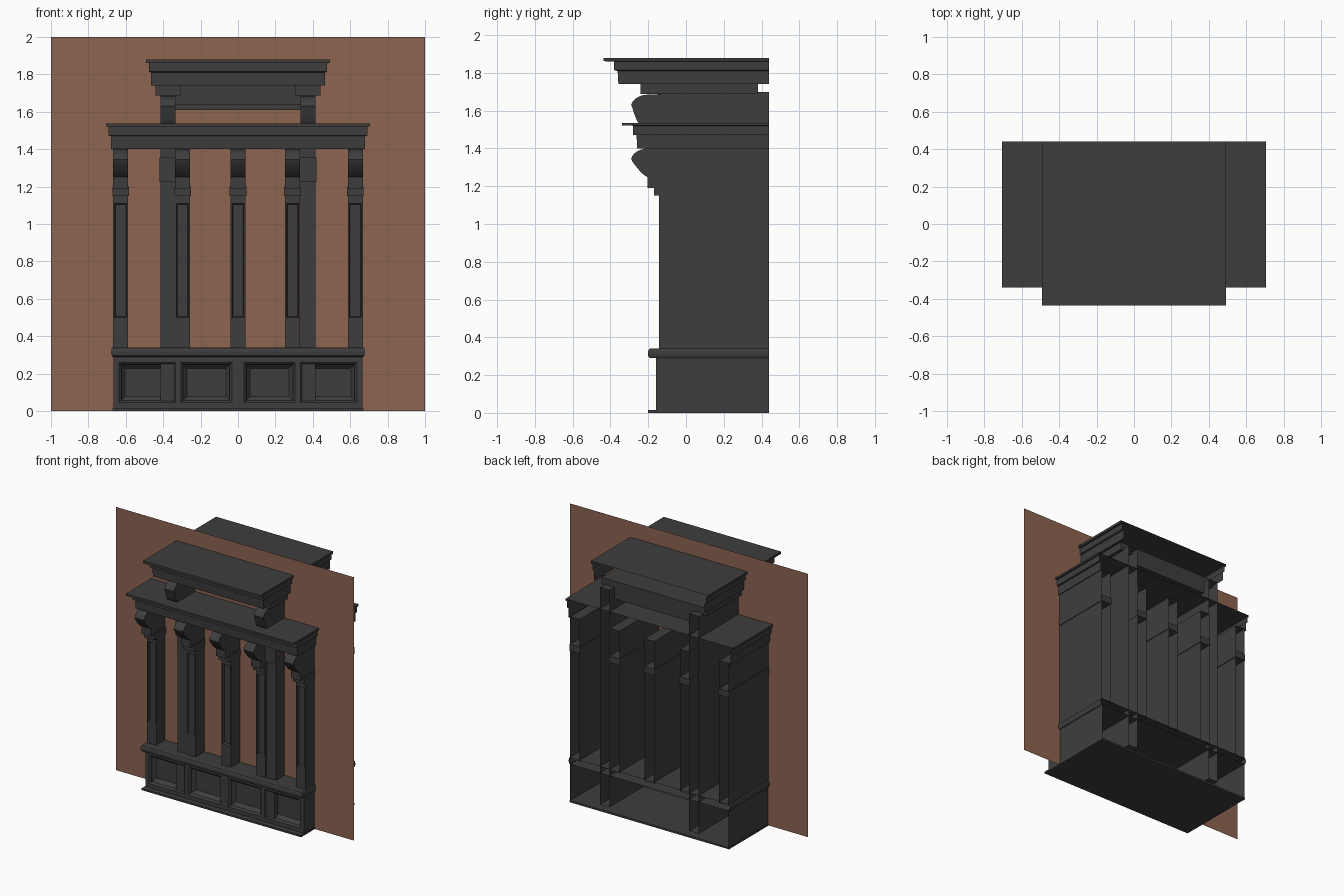
import bpy
import bmesh
import math

cube = bpy.data.objects.get("Cube")
if cube:
    bpy.data.objects.remove(cube, do_unlink=True)

BACK = 0.44


def material(name, rgb):
    m = bpy.data.materials.new(name)
    m.use_nodes = True
    m.diffuse_color = (*rgb, 1)
    m.node_tree.nodes["Principled BSDF"].inputs["Base Color"].default_value = (*rgb, 1)
    return m


dark = material("charcoal paint", (0.048, 0.048, 0.048))
brown = material("brown wall", (0.27, 0.13, 0.083))


def finish(name, bm, mat=dark):
    bmesh.ops.recalc_face_normals(bm, faces=bm.faces)
    mesh = bpy.data.meshes.new(name)
    bm.to_mesh(mesh)
    bm.free()
    mesh.materials.append(mat)
    ob = bpy.data.objects.new(name, mesh)
    bpy.context.collection.objects.link(ob)
    return ob


def bridge(bm, loops, closed):
    """Join successive point loops with quads; returns the vertex loops."""
    rows = [[bm.verts.new(p) for p in loop] for loop in loops]
    n = len(rows[0])
    for a, b in zip(rows, rows[1:]):
        for i in range(n if closed else n - 1):
            j = (i + 1) % n
            bm.faces.new((a[i], a[j], b[j], b[i]))
    return rows


def panel(name, rings):
    """Rectangular rings (x0, x1, z0, z1, y) from outside to a capped centre."""
    bm = bmesh.new()
    loops = [[(x0, y, z0), (x1, y, z0), (x1, y, z1), (x0, y, z1)]
             for x0, x1, z0, z1, y in rings]
    bm.faces.new(bridge(bm, loops, True)[-1])
    return finish(name, bm)


def moulding(name, profile, bottom=False):
    """Profile (half width, front y, z) wrapped round three sides, open at the back."""
    bm = bmesh.new()
    loops = [[(-h, BACK, z), (-h, y, z), (h, y, z), (h, BACK, z)] for h, y, z in profile]
    rows = bridge(bm, loops, False)
    bm.faces.new(rows[-1])
    if bottom:
        bm.faces.new(rows[0])
    return finish(name, bm)


def box(name, x0, x1, y0, y1, z0, z1):
    bm = bmesh.new()
    bmesh.ops.create_cube(bm, size=1)
    for v in bm.verts:
        v.co = ((x0, x1)[v.co.x > 0], (y0, y1)[v.co.y > 0], (z0, z1)[v.co.z > 0])
    return finish(name, bm)


def corbel(name, x, half, z0, z1, bottom_y):
    """Scrolled bracket: convex sweep out to a rounded nose, then back in."""
    mid = z0 + (z1 - z0) * 0.55
    pts = [(-0.1, z0), (bottom_y, z0)]
    for i in range(1, 7):
        t = i / 6
        pts.append((bottom_y + (-0.285 - bottom_y) * t, z0 + (mid - z0) * t ** 1.4))
    for i in range(1, 9):
        a = math.pi / 2 * i / 8
        pts.append((-0.2 - 0.092 * math.cos(a), mid + (z1 - mid) * math.sin(a)))
    pts.append((-0.1, z1))
    bm = bmesh.new()
    rows = bridge(bm, [[(sx, y, z) for y, z in pts] for sx in (x - half, x + half)], True)
    for row in rows:
        bm.faces.new(row)
    ob = finish(name, bm)
    bpy.ops.object.select_all(action='DESELECT')
    ob.select_set(True)
    bpy.context.view_layer.objects.active = ob
    bpy.ops.object.shade_smooth_by_angle(angle=math.radians(35))
    return ob


# Back wall sheet
bm = bmesh.new()
bm.faces.new([bm.verts.new(p) for p in
              ((-1, -0.035, 0), (1, -0.035, 0), (1, -0.035, 2), (-1, -0.035, 2))])
finish("wall", bm, brown)

# Base: floor plate, side shell and four recessed panels
box("floor_plate", -0.67, 0.67, -0.2, BACK, 0, 0.014)
for side in (-1, 1):
    box("base_side", side * 0.665 - 0.001, side * 0.665 + 0.001, -0.16, BACK, 0.014, 0.295)
sections = [(-0.665, -0.32, -0.635, -0.335), (-0.32, 0, -0.305, -0.033),
            (0, 0.32, 0.033, 0.305), (0.32, 0.665, 0.335, 0.635)]
for x0, x1, p0, p1 in sections:
    panel("base_panel", [
        (x0, x1, 0.014, 0.295, -0.16),
        (p0, p1, 0.045, 0.26, -0.16),
        (p0 + 0.012, p1 - 0.012, 0.057, 0.248, -0.148),
        (p0 + 0.014, p1 - 0.014, 0.059, 0.246, -0.135),
        (p0 + 0.032, p1 - 0.032, 0.077, 0.228, -0.115)])

# Rounded ledge on the base
ledge = [(0.665, -0.185, 0.29)]
for i in range(7):
    a = math.pi * (i / 6 - 0.5)
    ledge.append((0.67 + 0.008 * math.cos(a), -0.19 - 0.012 * math.cos(a),
                  0.315 + 0.025 * math.sin(a)))
moulding("base_ledge", ledge, bottom=True)

# Five front columns with sunk panels, necks and corbels
for x in (-0.627, -0.297, 0, 0.292, 0.627):
    l, r = x - 0.04, x + 0.04
    panel("column", [
        (l, r, 0.33, 1.41, BACK), (l, r, 0.33, 1.41, -0.142),
        (l + 0.008, r - 0.008, 0.5, 1.11, -0.142),
        (l + 0.013, r - 0.013, 0.505, 1.105, -0.125)])
    box("column_neck", x - 0.045, x + 0.045, -0.17, BACK, 1.15, 1.2)
    box("corbel_block", l, r, -0.205, -0.1, 1.19, 1.255)
    corbel("corbel", x, 0.04, 1.25, 1.4, -0.205)

# Two tall posts from floor to upper cornice
for side in (-1, 1):
    x = side * 0.375
    l, r = x - 0.04, x + 0.04
    panel("tall_post", [(l, r, 0.05, 1.7, BACK), (l, r, 0.05, 1.7, -0.135)])
    box("post_foot", l, r, -0.152, -0.11, 0.045, 0.26)
    box("post_collar", l - 0.004, r + 0.004, -0.15, -0.1, 1.225, 1.355)
    corbel("upper_corbel", x, 0.04, 1.535, 1.685, -0.25)
    box("frieze_block", x - 0.067, x + 0.067, -0.24, 0.38, 1.687, 1.745)

# Beam between the tall posts
box("upper_beam", -0.335, 0.335, -0.15, 0.38, 1.64, 1.745)
box("beam_trim", -0.335, 0.335, -0.13, 0.38, 1.61, 1.64)

# Stepped cornices
moulding("lower_cornice", [
    (0.675, -0.2, 1.4), (0.68, -0.258, 1.4), (0.68, -0.262, 1.47), (0.692, -0.28, 1.472),
    (0.692, -0.28, 1.52), (0.705, -0.34, 1.522), (0.705, -0.34, 1.536)])
moulding("upper_cornice", [
    (0.46, -0.3, 1.74), (0.465, -0.358, 1.74), (0.465, -0.362, 1.81), (0.477, -0.382, 1.815),
    (0.477, -0.382, 1.86), (0.492, -0.437, 1.862), (0.492, -0.437, 1.88)])
